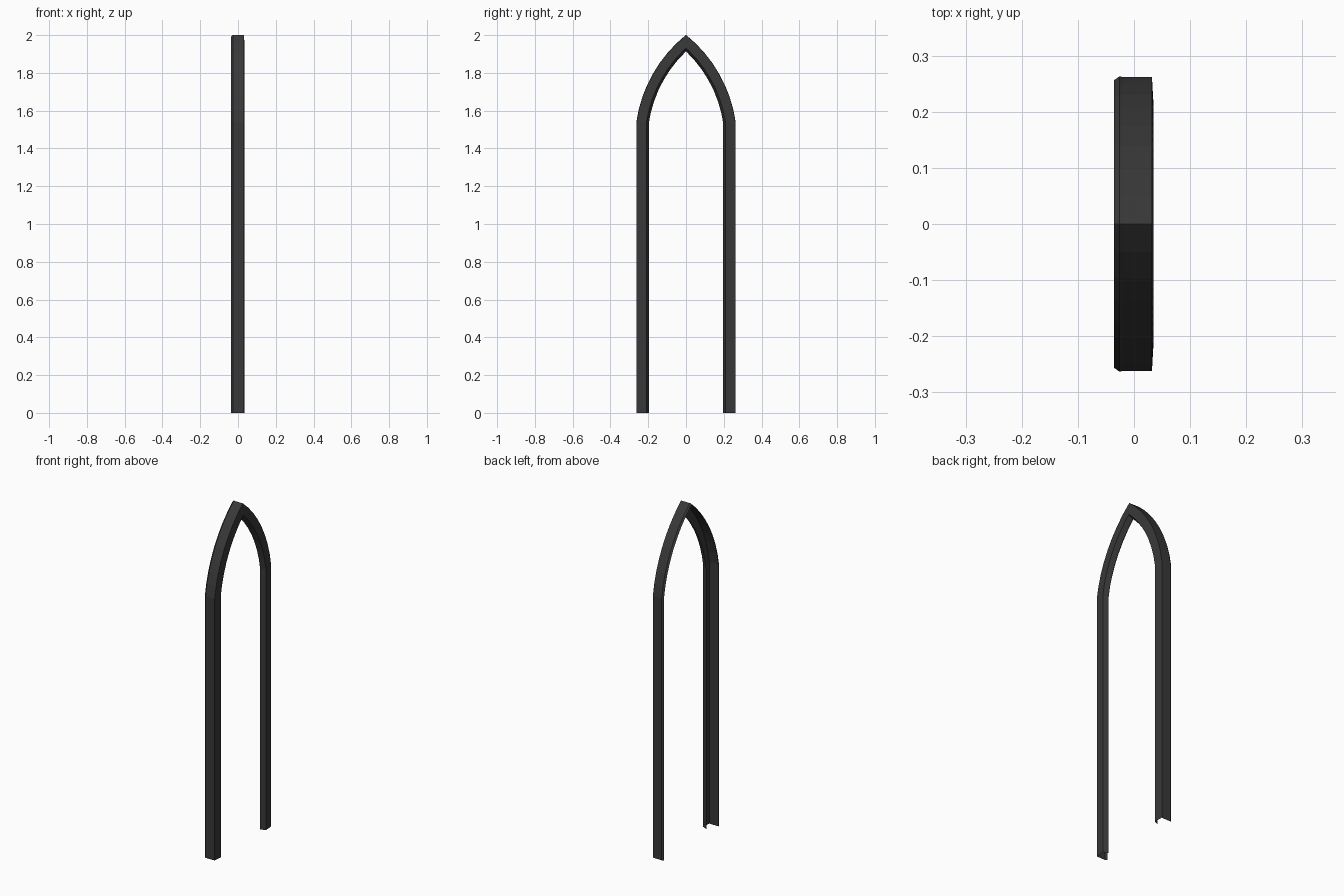
import bpy, bmesh, math
from mathutils import Vector

if "Cube" in bpy.data.objects:
    bpy.data.objects.remove(bpy.data.objects["Cube"])

HALF, SPRING, TOP = 0.262, 1.54, 2.0
SEGS = 8

# Outer outline of one side: straight leg, then a shallow arc to the point
a, b = Vector((HALF, SPRING)), Vector((0, TOP))
chord = b - a
half_angle = math.radians(21.5)
radius = chord.length / (2 * math.sin(half_angle))
inward = Vector((-chord.y, chord.x)).normalized()
centre = (a + b) / 2 + inward * radius * math.cos(half_angle)
start = math.atan2(a.y - centre.y, a.x - centre.x)
right = [Vector((HALF, 0))]
for i in range(SEGS + 1):
    t = start + 2 * half_angle * i / SEGS
    right.append(centre + radius * Vector((math.cos(t), math.sin(t))))
path = right + [Vector((-p.x, p.y)) for p in reversed(right[:-1])]


def mitre(i):
    """Inward offset direction at a path point, scaled for a true mitre."""
    dirs = []
    if i > 0:
        dirs.append((path[i] - path[i - 1]).normalized())
    if i < len(path) - 1:
        dirs.append((path[i + 1] - path[i]).normalized())
    normals = [Vector((-d.y, d.x)) for d in dirs]
    n = sum(normals, Vector((0, 0))).normalized()
    return n / n.dot(normals[0])


# Open angle-section moulding: (distance inward from outer edge, x)
profile = [(0.006, -0.036), (-0.001, -0.026), (0.0, -0.020), (0.0, 0.032),
           (0.052, 0.035), (0.065, 0.006)]

bm = bmesh.new()
rings = []
for i, p in enumerate(path):
    n = mitre(i)
    ring = []
    for d, x in profile:
        q = p + n * d
        ring.append(bm.verts.new((x, q.x, q.y)))
    rings.append(ring)
for r0, r1 in zip(rings, rings[1:]):
    for j in range(len(profile) - 1):
        bm.faces.new((r0[j], r1[j], r1[j + 1], r0[j + 1]))
bmesh.ops.recalc_face_normals(bm, faces=bm.faces)
# Make the +x front face outward
front = max(bm.faces, key=lambda f: f.normal.x ** 2)
if front.normal.x < 0:
    bmesh.ops.reverse_faces(bm, faces=bm.faces)

# Pointed arch frame
mesh = bpy.data.meshes.new("pointed_arch_frame")
bm.to_mesh(mesh)
bm.free()
frame = bpy.data.objects.new("pointed_arch_frame", mesh)
bpy.context.collection.objects.link(frame)
mat = bpy.data.materials.new("dark_iron")
mat.diffuse_color = (0.04, 0.04, 0.04, 1)
mat.use_nodes = True
mat.node_tree.nodes["Principled BSDF"].inputs["Base Color"].default_value = mat.diffuse_color
mesh.materials.append(mat)
